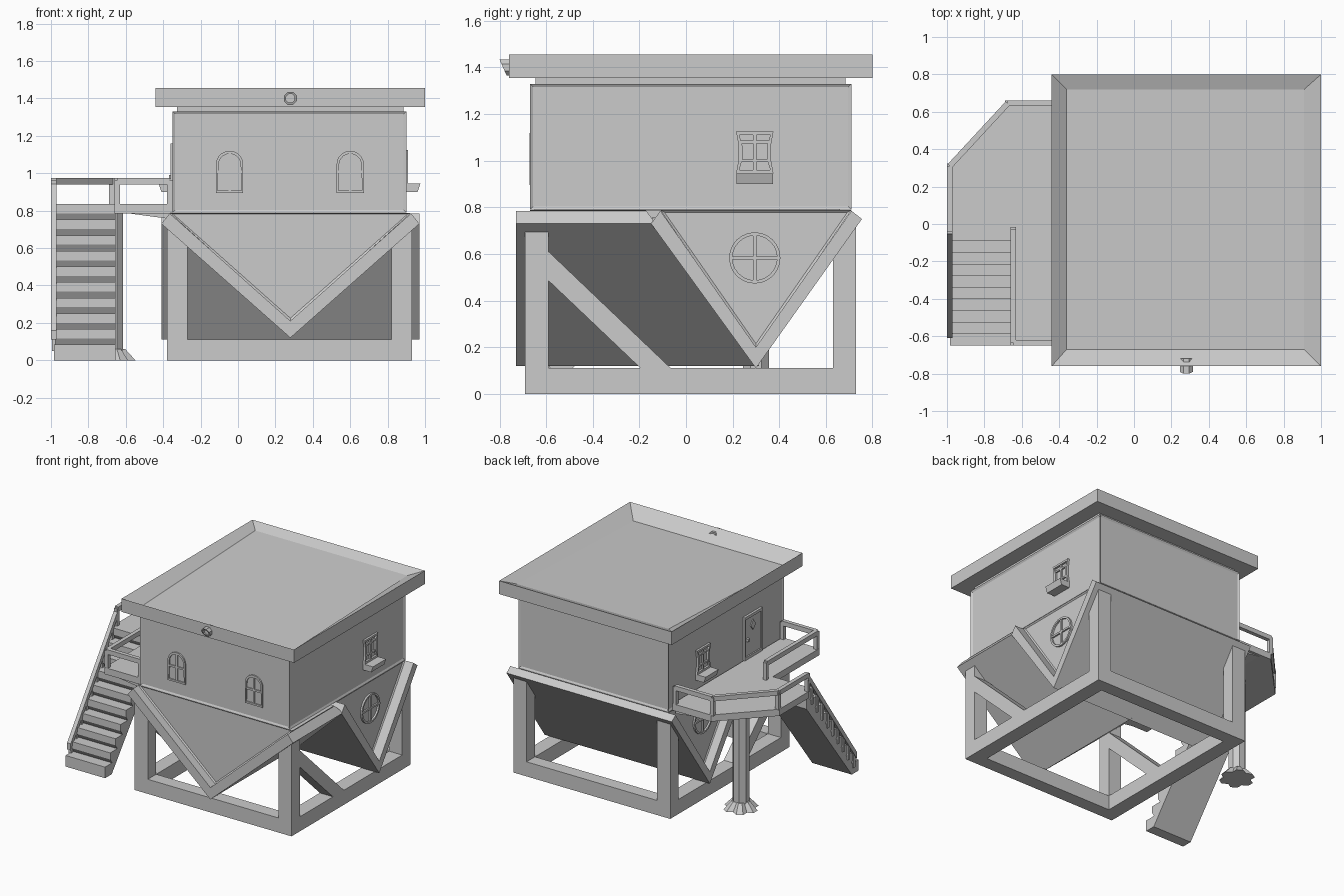
import bpy, bmesh
from math import pi, cos, sin
from mathutils import Vector, Matrix

if "Cube" in bpy.data.objects:
    bpy.data.objects.remove(bpy.data.objects["Cube"])

def finish(name, bm):
    bmesh.ops.recalc_face_normals(bm, faces=bm.faces)
    me = bpy.data.meshes.new(name)
    bm.to_mesh(me)
    bm.free()
    ob = bpy.data.objects.new(name, me)
    bpy.context.collection.objects.link(ob)
    return ob

def place(axis, p, t):
    u, v = p
    return {'x': (t, u, v), 'y': (u, t, v), 'z': (u, v, t)}[axis]

# profile in the plane across an axis, extruded from a to b
def prism(name, pts, axis, a, b, inset=0, clip=None):
    bm = bmesh.new()
    A = [bm.verts.new(place(axis, p, a)) for p in pts]
    B = [bm.verts.new(place(axis, p, b)) for p in pts]
    n = len(pts)
    caps = [bm.faces.new(A), bm.faces.new(B)]
    for i in range(n):
        bm.faces.new((A[i], A[(i+1) % n], B[(i+1) % n], B[i]))
    bmesh.ops.recalc_face_normals(bm, faces=bm.faces)
    if inset:
        bmesh.ops.inset_individual(bm, faces=caps, thickness=inset, depth=-0.008)
    if clip:
        r = bmesh.ops.bisect_plane(bm, geom=bm.verts[:]+bm.edges[:]+bm.faces[:],
                                   plane_co=clip[0], plane_no=clip[1], clear_outer=True)
        bmesh.ops.holes_fill(bm, edges=[e for e in bm.edges if e.is_boundary])
    return finish(name, bm)

def box(name, x0, x1, y0, y1, z0, z1):
    return prism(name, [(x0, y0), (x1, y0), (x1, y1), (x0, y1)], 'z', z0, z1)

# closed frame following an outline, width w toward centre c
def ring(name, pts, c, w, axis, a, b):
    bm = bmesh.new()
    c = Vector(c)
    inner = [c + (Vector(p)-c)*(1 - w/(Vector(p)-c).length) for p in pts]
    loops = [[bm.verts.new(place(axis, p, t)) for p in ps]
             for ps, t in ((pts, a), (pts, b), (inner, b), (inner, a))]
    n = len(pts)
    for k in range(4):
        P, Q = loops[k], loops[(k+1) % 4]
        for i in range(n):
            bm.faces.new((P[i], P[(i+1) % n], Q[(i+1) % n], Q[i]))
    return finish(name, bm)

# rail whose section stays upright, from p to q (top edge)
def rail(name, p, q, w=0.03, h=0.035):
    p, q = Vector(p), Vector(q)
    d = Vector((q.x-p.x, q.y-p.y, 0)).normalized()
    s = Vector((-d.y, d.x, 0)) * w/2
    down = Vector((0, 0, -h))
    bm = bmesh.new()
    A, B = [[bm.verts.new(v) for v in (e+s, e-s, e-s+down, e+s+down)] for e in (p, q)]
    bm.faces.new(A)
    bm.faces.new(B)
    for i in range(4):
        bm.faces.new((A[i], A[(i+1) % 4], B[(i+1) % 4], B[i]))
    return finish(name, bm)

# base frame, posts and braces
for n, y0, y1 in (("front", -.69, -.59), ("back", .63, .73)):
    box(f"base_beam_{n}", -.38, .93, y0, y1, 0, .11)
for n, x0, x1, xo, xi in (("left", -.38, -.27, -.38, -.27), ("right", .82, .93, .93, .82)):
    box(f"base_beam_{n}", x0, x1, -.6, .64, 0, .11)
    prism(f"front_post_{n}", [(xo, .1), (xo, .72), (xi, .63), (xi, .1)], 'y', -.69, -.59)
    prism(f"back_post_{n}", [(.63, .1), (.63, .6), (.73, .73), (.73, .1)], 'x', x0, x1)
    prism(f"brace_{n}", [(-.6, .62), (-.6, .495), (-.19, .105), (-.06, .105)], 'x', x0, x1)

# upside-down cross gable: thick roof slabs and gable bodies
cut = ((0, .32, .11), (0, .62, .45))
prism("front_gable_slab", [(-.41, .73), (.28, .12), (.97, .73), (.925, .785), (.28, .21), (-.365, .785)],
      'y', -.73, .5, clip=cut)
prism("cross_gable_slab", [(-.15, .73), (.3, .11), (.755, .75), (.71, .785), (.3, .2), (-.11, .785)],
      'x', -.41, .97)
prism("front_gable_body", [(-.365, .788), (.28, .205), (.925, .788)], 'y', -.67, .5, inset=.02, clip=cut)
prism("cross_gable_body", [(-.11, .788), (.3, .195), (.71, .788)], 'x', -.35, .90, inset=.02)

# house walls with sunken panels
bm = bmesh.new()
bmesh.ops.create_cube(bm, size=1, matrix=Matrix.Translation((.275, .02, 1.06)) @ Matrix.Diagonal((1.25, 1.38, .54, 1)))
bmesh.ops.inset_individual(bm, faces=[f for f in bm.faces if abs(f.normal.z) < .5], thickness=.02, depth=-.008)
finish("house_walls", bm)
box("wall_neck", -.325, .885, -.645, .685, 1.32, 1.36)

# tray roof with floor draining to the front
bm = bmesh.new()
def rect(x0, x1, y0, y1, zf, zb):
    return [bm.verts.new(v) for v in ((x0, y0, zf), (x1, y0, zf), (x1, y1, zb), (x0, y1, zb))]
L = [rect(-.44, 1, -.76, .80, 1.355, 1.355), rect(-.44, 1, -.76, .80, 1.455, 1.455),
     rect(-.36, .91, -.67, .72, 1.37, 1.425)]
for P, Q in ((L[0], L[1]), (L[1], L[2])):
    for i in range(4):
        bm.faces.new((P[i], P[(i+1) % 4], Q[(i+1) % 4], Q[i]))
bm.faces.new(L[0])
bm.faces.new(L[2])
finish("tray_roof", bm)

# drain spout, cut at a slant
spout = [(.28 + .037*cos(pi/8 + i*pi/4), 1.40 + .037*sin(pi/8 + i*pi/4)) for i in range(8)]
ob = ring("drain_spout", spout, (.28, 1.40), .012, 'y', -.785, -.72)
for v in ob.data.vertices:
    if v.co.y < -.75:
        v.co.y -= (v.co.z - 1.40) * .45
prism("drain_core", [(.28 + (x-.28)*.7, 1.4 + (z-1.4)*.7) for x, z in spout], 'y', -.765, -.725)

# arched front windows
for n, cx in (("left", -.045), ("right", .60)):
    arch = [(cx-.073, .895), (cx+.073, .895)] + [(cx + .073*cos(i*pi/10), 1.047 + .073*sin(i*pi/10)) for i in range(11)]
    ring(f"arch_window_{n}", arch, (cx, 1.0), .016, 'y', -.672, -.655)
    box(f"arch_mullion_{n}", cx-.007, cx+.007, -.67, -.655, .9, 1.115)
    box(f"arch_crossbar_{n}", cx-.065, cx+.065, -.67, -.655, 1.0, 1.014)

# side windows, planters and round gable windows
for n, m in (("right", lambda x: x), ("left", lambda x: .55 - x)):
    sq = [(.215, .945), (.375, .945), (.365, 1.0), (.365, 1.07), (.375, 1.125), (.215, 1.125), (.225, 1.07), (.225, 1.0)]
    ring(f"side_window_{n}", sq, (.295, 1.035), .02, 'x', m(.885), m(.908))
    box(f"side_mullion_{n}", m(.885), m(.904), .288, .302, .95, 1.12)
    for k, z in enumerate((1.0, 1.08)):
        box(f"side_crossbar_{n}_{k}", m(.885), m(.904), .23, .36, z-.006, z+.006)
    prism(f"planter_{n}", [(m(.885), .9), (m(.96), .9), (m(.975), .945), (m(.885), .945)], 'y', .217, .373)
    disc = [(.295 + .11*cos(i*pi/12), .583 + .11*sin(i*pi/12)) for i in range(24)]
    ring(f"round_window_{n}", disc, (.295, .583), .014, 'x', m(.885), m(.905))
    box(f"round_mullion_{n}", m(.885), m(.903), .288, .302, .48, .686)
    box(f"round_crossbar_{n}", m(.885), m(.903), .19, .4, .576, .59)

# door
door = [(-.4, .835), (-.19, .835), (-.19, 1.16), (-.4, 1.16)]
ring("door_frame", door, (-.295, .9975), .025, 'x', -.36, -.335)
box("door_leaf", -.35, -.335, -.39, -.2, .835, 1.15)
lite = [(-.295, 1.11), (-.265, 1.07), (-.295, 1.03), (-.325, 1.07)]
prism("door_light", lite, 'x', -.357, -.345)
box("door_handle", -.37, -.345, -.235, -.215, .97, .99)

# deck
prism("deck", [(-.35, .66), (-.67, .66), (-1, .315), (-1, -.03), (-.66, -.03), (-.66, -.65), (-.35, -.65)],
      'z', .785, .835)
prism("deck_bracket", [(-.62, .79), (-.36, .755), (-.36, .79)], 'y', -.64, .64)

# deck railings
T = .975
paths = {"outer": [(-.365, .645), (-.675, .645), (-.985, .31), (-.985, -.04)],
         "inner": [(-.645, -.03), (-.645, -.635), (-.365, -.635)]}
for n, path in paths.items():
    for i in range(len(path)-1):
        rail(f"rail_{n}_{i}", (*path[i], T), (*path[i+1], T))
    for i, (x, y) in enumerate(path):
        box(f"rail_post_{n}_{i}", x-.014, x+.014, y-.014, y+.014, .83, T-.01)

# stairs with overhanging treads
N, rise, run = 10, .0835, .062
prof = []
for i in range(N):
    y, z = -.03 - run*i, .835 - rise*i
    prof += [(y + (.022 if i else 0), z), (y-run, z), (y-run, z-.05)]
prof += [(-.65, 0), (-.57, 0), (-.03, .70)]
prism("stairs", prof, 'x', -.985, -.655)
rail("stair_handrail", (-.985, -.03, T), (-.985, -.61, .16), h=.05)
for i in range(1, N):
    y = -.03 - run*i
    box(f"stair_baluster_{i}", -.995, -.975, y-.01, y+.01, .8 - rise*i, .945 - 1.405*run*i)

# deck column with flared root foot
cx, cy = -.67, .30
prism("deck_column", [(cx + .06*cos(pi/8+i*pi/4), cy + .06*sin(pi/8+i*pi/4)) for i in range(8)], 'z', 0, .79)
for i in range(6):
    bm = bmesh.new()
    a = i*pi/3
    bmesh.ops.create_cone(bm, cap_ends=True, segments=6, radius1=.048, radius2=.025, depth=.06,
                          matrix=Matrix.Translation((cx + .08*cos(a), cy + .08*sin(a), .03)) @ Matrix.Rotation(a, 4, 'Z'))
    for v in bm.verts:
        if v.co.z > .03:
            v.co.x -= .035*cos(a)
            v.co.y -= .035*sin(a)
    finish(f"column_foot_{i}", bm)
